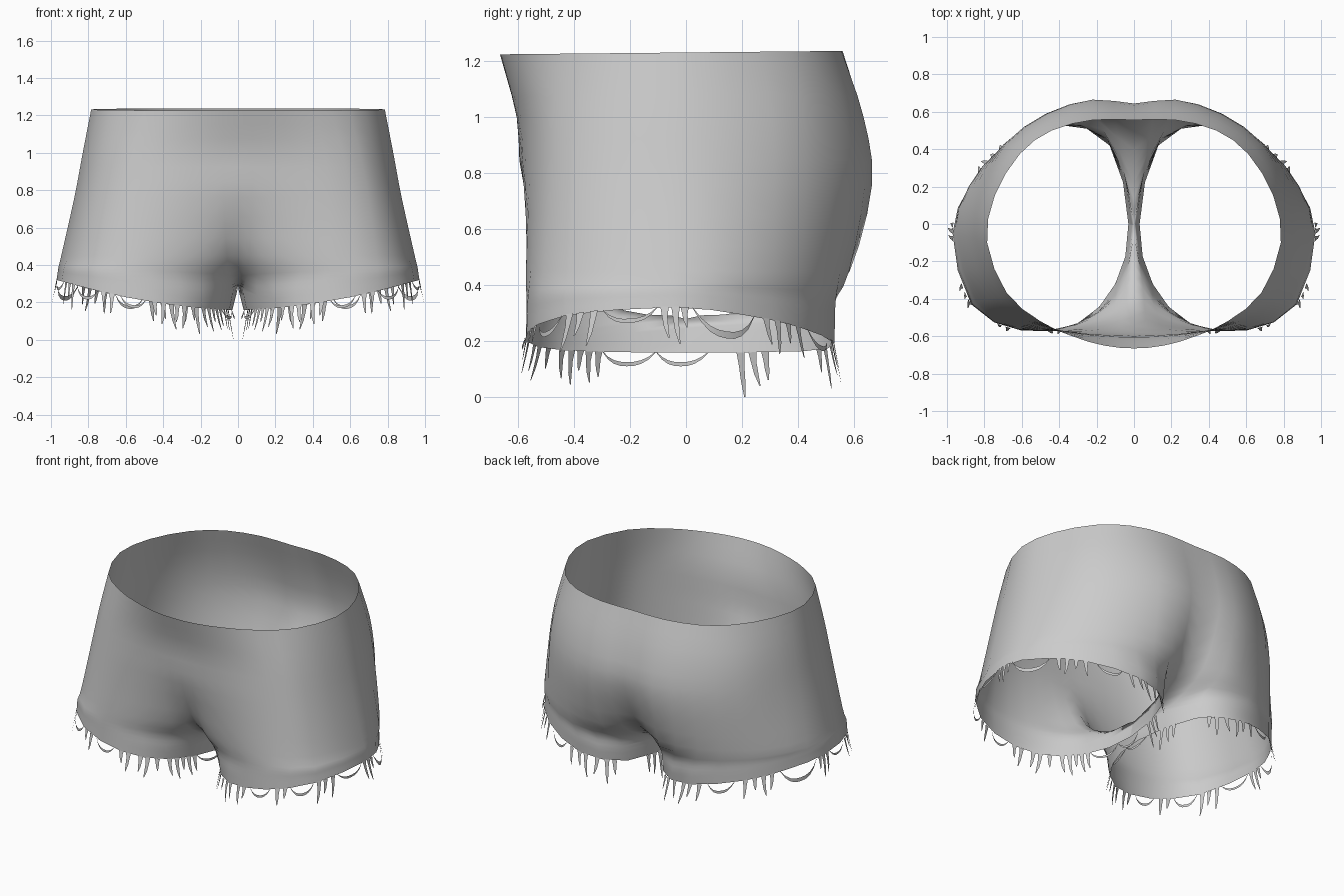
import bpy, bmesh, random
from mathutils import Vector

if "Cube" in bpy.data.objects:
    bpy.data.objects.remove(bpy.data.objects["Cube"])

random.seed(4)

# Half cross-sections (x, y), from centre front round the side to centre back
WAIST = [(0, -.665), (.16, -.65), (.33, -.60), (.5, -.52), (.68, -.37), (.785, -.1),
         (.745, .15), (.61, .375), (.44, .5), (.22, .556), (0, .556)]
HIGH = [(0, -.605), (.16, -.60), (.36, -.575), (.56, -.52), (.73, -.39), (.83, -.08),
        (.79, .18), (.66, .42), (.45, .57), (.22, .635), (0, .62)]
SEAT = [(0, -.58), (.16, -.58), (.38, -.575), (.6, -.53), (.78, -.4), (.875, -.07),
        (.83, .19), (.69, .43), (.47, .59), (.22, .665), (0, .635)]
LOW = [(0, -.44), (.13, -.51), (.36, -.565), (.62, -.555), (.84, -.42), (.945, -.06),
       (.88, .2), (.71, .41), (.47, .55), (.2, .585), (0, .48)]
FORK = [(0, -.22), (.1, -.40), (.32, -.54), (.61, -.565), (.86, -.43), (.96, -.05),
        (.88, .2), (.71, .4), (.43, .535), (.15, .47), (0, .22)]
HEM = [(.03, 0), (.10, -.32), (.30, -.53), (.6, -.57), (.87, -.43), (.97, -.05),
       (.88, .2), (.71, .4), (.4, .53), (.13, .42), (.03, 0)]


def lift(points, height):
    return [Vector((x, y, height(x, y))) for x, y in points]


def spline(p0, p1, p2, p3, t):
    return .5 * (2 * p1 + (p2 - p0) * t + (2 * p0 - 5 * p1 + 4 * p2 - p3) * t * t
                 + (3 * p1 - p0 - 3 * p2 + p3) * t ** 3)


def around(row, u, closed):
    """Point at u (0..10) along a cross-section."""
    if closed:
        u %= 10
    i = min(int(u), 9)
    flip = Vector((-1, 1, 1))
    before = row[i - 1] if i else (row[9] if closed else row[1] * flip)
    after = row[i + 2] if i < 9 else (row[1] if closed else row[9] * flip)
    return spline(before, row[i], row[i + 1], after, u - i)


waist = lift(WAIST, lambda x, y: 1.232 + .01 * y)
high = lift(HIGH, lambda x, y: 1.0)
seat = lift(SEAT, lambda x, y: .76)
low = lift(LOW, lambda x, y: .45)
fork = lift(FORK, lambda x, y: .31 + .08 * x)
hem = lift(HEM, lambda x, y: .16 + .17 * x ** 1.8)
crotch = [(a + b) / 2 for a, b in zip(fork, hem)]
crotch[0] = crotch[10] = Vector((0, 0, .28))
levels = [(waist, False), (high, False), (seat, False), (low, False),
          (fork, False), (crotch, True), (hem, True)]


def finish(bm, name):
    """Turn the right half into a mirrored, smooth object."""
    mesh = bpy.data.meshes.new(name)
    bm.to_mesh(mesh)
    bm.free()
    obj = bpy.data.objects.new(name, mesh)
    bpy.context.collection.objects.link(obj)
    obj.modifiers.new("Mirror", 'MIRROR').merge_threshold = .002
    for face in mesh.polygons:
        face.use_smooth = True
    return obj


# Shorts body: loft through the levels
STEPS, COLS = 3, 20
bm = bmesh.new()
grid = [[] for _ in range((len(levels) - 1) * STEPS + 1)]
for c in range(COLS + 1):
    u = c * 10 / COLS
    p = [around(row, u, closed) for row, closed in levels]
    p = [2 * p[0] - p[1]] + p + [2 * p[-1] - p[-2]]
    for r in range(len(grid)):
        k = min(r // STEPS, len(levels) - 2)
        q = spline(*p[k:k + 4], r / STEPS - k)
        on_seam = c in (0, COLS) and r <= 5 * STEPS
        q.x = 0 if on_seam else max(q.x, 0)
        grid[r].append(bm.verts.new(q))
for a, b in zip(grid, grid[1:]):
    for c in range(COLS):
        bm.faces.new((a[c], b[c], b[c + 1], a[c + 1]))
bmesh.ops.remove_doubles(bm, verts=bm.verts, dist=.0008)
finish(bm, "shorts_body")

# Frayed hem: hanging threads and sagging loops, as flat ribbons
bm = bmesh.new()
centre = Vector((.5, -.02, 0))


def ribbon(pairs):
    verts = [(bm.verts.new(a), bm.verts.new(b)) for a, b in pairs]
    for (a, b), (c, d) in zip(verts, verts[1:]):
        bm.faces.new((a, b, d, c))


def frame(u):
    p = around(hem, u, True)
    tangent = (around(hem, u + .05, True) - around(hem, u - .05, True)).normalized()
    out = p - centre
    out.z = 0
    return p, tangent, out.normalized()


def thread(u, length):
    p, tangent, out = frame(u)
    lean = random.uniform(-.2, .2)
    pairs = []
    for t, width in ((-.03, .015), (.3, .010), (.65, .008), (1, .002)):
        mid = p + Vector((0, 0, -length * t)) + out * (.2 * length * t) \
            + tangent * (lean * length * t * t)
        pairs.append((mid - tangent * width, mid + tangent * width))
    ribbon(pairs)


def loop(u0, u1, sag):
    pairs = []
    for i in range(9):
        t = i / 8
        p, tangent, out = frame(u0 + (u1 - u0) * t)
        drop = sag * (1 - abs(2 * t - 1) ** 2.5)
        p = p + out * (.2 * drop)
        pairs.append((p + Vector((0, 0, .004 - drop * .78)), p - Vector((0, 0, drop))))
    ribbon(pairs)


for u, length in ((.97, .09), (1.1, .11), (1.22, .07), (1.35, .12), (1.5, .1), (1.75, .07),
                  (1.95, .12), (2.1, .09), (2.35, .11), (2.5, .07), (3.25, .1), (3.4, .06),
                  (4.05, .13), (4.17, .08), (4.3, .12), (4.92, .11), (5.04, .13), (5.15, .07),
                  (6.4, .09), (6.6, .12), (6.8, .07), (7.0, .11), (7.8, .1), (8.0, .08),
                  (8.15, .13), (8.4, .1), (8.6, .14), (8.75, .08), (9.37, .1), (9.47, .12),
                  (9.56, .16)):
    thread(u, length)
for u0, u1, sag in ((.3, .92, .05), (-.2, .3, .05), (2.65, 3.1, .05), (3.5, 3.95, .06),
                    (4.38, 4.85, .05), (5.25, 6.2, .095), (7.2, 7.65, .06)):
    loop(u0, u1, sag)
finish(bm, "frayed_hem")
